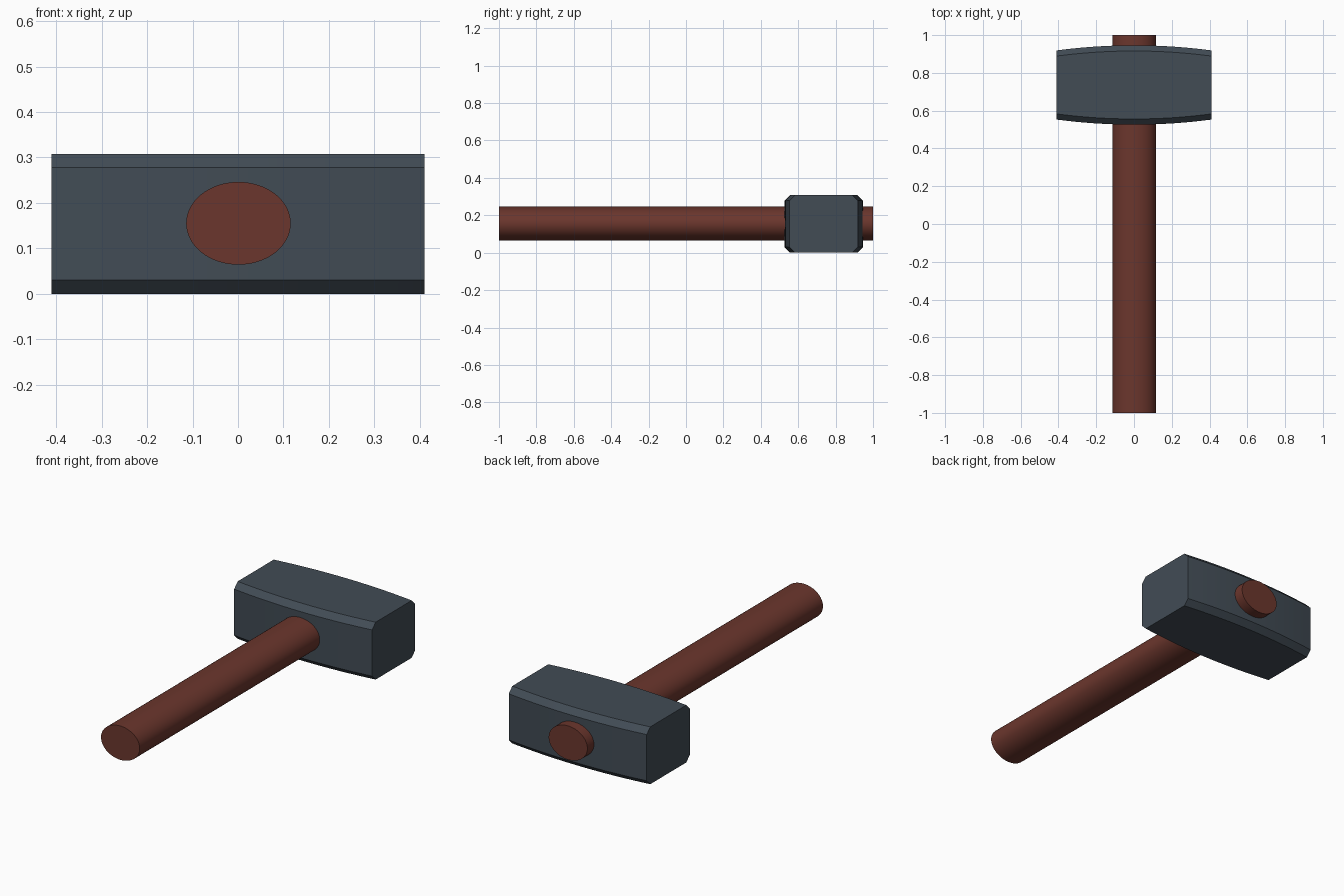
import bpy, bmesh, math

if "Cube" in bpy.data.objects:
    bpy.data.objects.remove(bpy.data.objects["Cube"])


def finish(name, bm, color):
    bmesh.ops.recalc_face_normals(bm, faces=bm.faces[:])
    me = bpy.data.meshes.new(name)
    bm.to_mesh(me)
    bm.free()
    ob = bpy.data.objects.new(name, me)
    bpy.context.collection.objects.link(ob)
    mat = bpy.data.materials.new(name + "_material")
    mat.diffuse_color = (*color, 1)
    mat.use_nodes = True
    mat.node_tree.nodes["Principled BSDF"].inputs["Base Color"].default_value = mat.diffuse_color
    me.materials.append(mat)
    bpy.ops.object.select_all(action='DESELECT')
    ob.select_set(True)
    bpy.context.view_layer.objects.active = ob
    bpy.ops.object.shade_smooth_by_angle(angle=math.radians(25))
    return ob


def loft(sections):
    """Skin a list of equal-length point rings and cap both ends."""
    bm = bmesh.new()
    rings = [[bm.verts.new(p) for p in s] for s in sections]
    n = len(rings[0])
    for a, b in zip(rings, rings[1:]):
        for i in range(n):
            j = (i + 1) % n
            bm.faces.new((a[i], a[j], b[j], b[i]))
    bm.faces.new(rings[0])
    bm.faces.new(rings[-1])
    return bm


# Head: chamfered block whose front and back sides bulge towards the middle
LENGTH, HEIGHT, CHAMFER, MID_Y = 0.41, 0.308, 0.03, 0.736


def head_section(x):
    h = 0.21 - 0.027 * (x / LENGTH) ** 2
    c = CHAMFER
    ring = [(h, c), (h, HEIGHT - c), (h - c, HEIGHT), (c - h, HEIGHT),
            (-h, HEIGHT - c), (-h, c), (c - h, 0), (h - c, 0)]
    return [(x, MID_Y + y, z) for y, z in ring]


STEPS = 16
finish("hammer_head",
       loft([head_section(LENGTH * (2 * i / STEPS - 1)) for i in range(STEPS + 1)]),
       (0.054, 0.072, 0.091))


# Handle: straight oval shaft passing through the head
def handle_section(y, n=64):
    return [(0.001 + 0.115 * math.cos(t), y, 0.155 + 0.091 * math.sin(t))
            for t in (2 * math.pi * i / n for i in range(n))]


finish("handle", loft([handle_section(-1), handle_section(1)]),
       (0.147, 0.037, 0.026))
